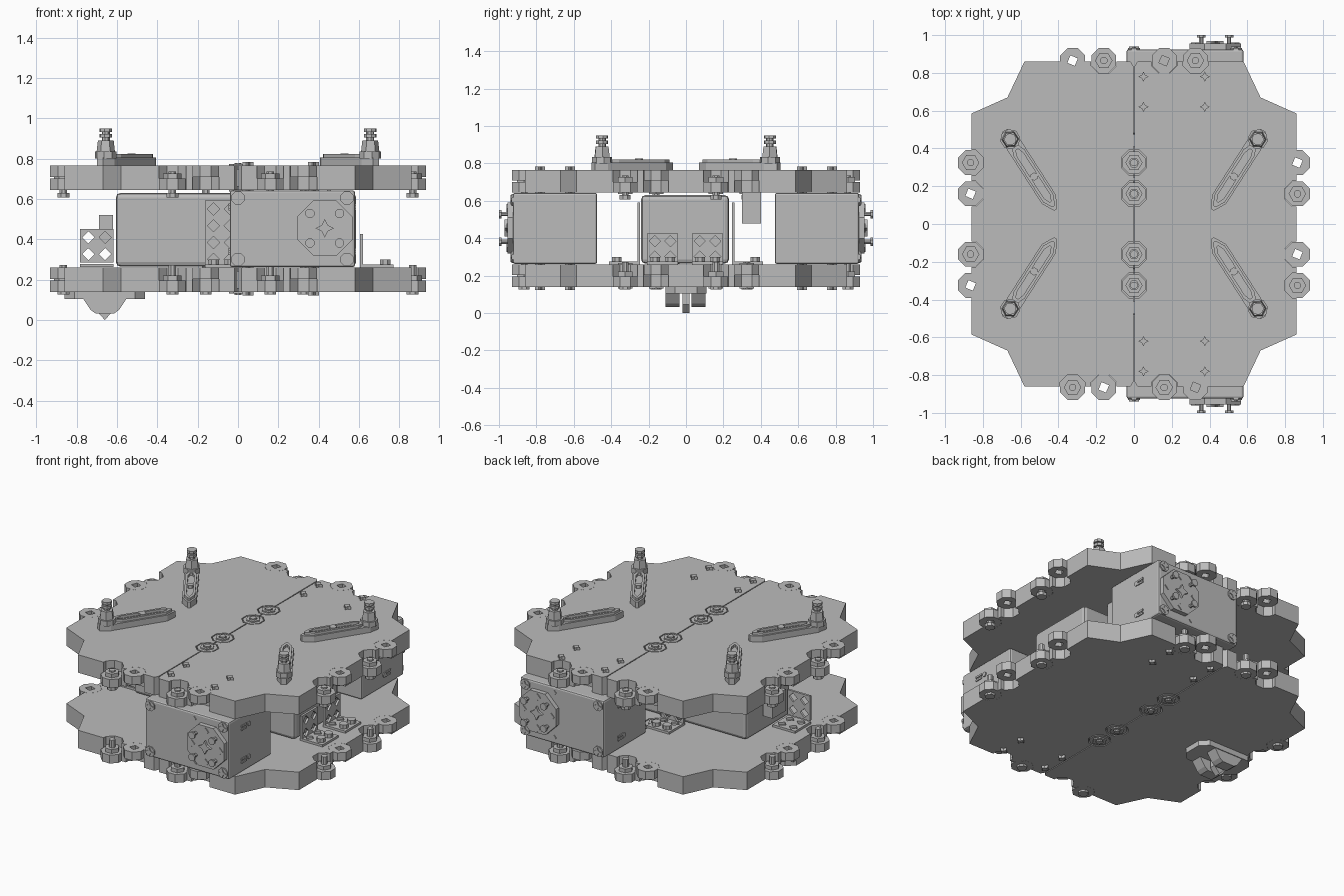
import bpy, bmesh
from math import pi, cos, sin, radians, atan2
from mathutils import Matrix, Vector

if "Cube" in bpy.data.objects:
    bpy.data.objects.remove(bpy.data.objects["Cube"])

GREY = (0.5, 0.5, 0.5, 1)
mat = bpy.data.materials.new("light grey")
mat.use_nodes = True
mat.diffuse_color = GREY
mat.node_tree.nodes["Principled BSDF"].inputs["Base Color"].default_value = GREY
T = Matrix.Translation


def finish(bm, name, matrix=Matrix()):
    bmesh.ops.remove_doubles(bm, verts=bm.verts, dist=1e-5)
    bmesh.ops.recalc_face_normals(bm, faces=bm.faces)
    bm.transform(matrix)
    mesh = bpy.data.meshes.new(name)
    bm.to_mesh(mesh)
    bm.free()
    mesh.materials.append(mat)
    obj = bpy.data.objects.new(name, mesh)
    bpy.context.collection.objects.link(obj)
    return obj


def ngon(r, n=8, turn=0.5, inner=None):
    """Regular polygon; with inner, every second point uses that radius."""
    return [((inner if inner and i % 2 else r) * cos((i + turn) * 2 * pi / n),
             (inner if inner and i % 2 else r) * sin((i + turn) * 2 * pi / n)) for i in range(n)]


def add_prism(bm, pts, z0, z1, at=(0, 0), top=1.0):
    low = [bm.verts.new((x + at[0], y + at[1], z0)) for x, y in pts]
    high = [bm.verts.new((x * top + at[0], y * top + at[1], z1)) for x, y in pts]
    bm.faces.new(low[::-1])
    bm.faces.new(high)
    for i in range(len(pts)):
        j = (i + 1) % len(pts)
        bm.faces.new((low[i], low[j], high[j], high[i]))


def prism(name, pts, z0, z1, matrix=Matrix(), top=1.0):
    bm = bmesh.new()
    add_prism(bm, pts, z0, z1, top=top)
    return finish(bm, name, matrix)


def box(name, lo, hi, bevel=0):
    bm = bmesh.new()
    pts = [(lo[0], lo[1]), (hi[0], lo[1]), (hi[0], hi[1]), (lo[0], hi[1])]
    add_prism(bm, pts, lo[2], hi[2])
    if bevel:
        bmesh.ops.bevel(bm, geom=bm.edges[:], offset=bevel, segments=2, profile=0.5, affect='EDGES')
    return finish(bm, name)


def add_ring(bm, outer, inner, z0, z1, at=(0, 0)):
    """Solid between two matching loops."""
    loops = [[bm.verts.new((x + at[0], y + at[1], z)) for x, y in pts]
             for pts, z in ((outer, z0), (outer, z1), (inner, z1), (inner, z0))]
    for a, b in zip(loops, loops[1:] + loops[:1]):
        for i in range(len(a)):
            j = (i + 1) % len(a)
            bm.faces.new((a[i], a[j], b[j], b[i]))


def perforated(name, cols, rows, matrix, cell=0.083, thick=0.015):
    """Flat strip of square cells, each with a diamond hole."""
    h = cell / 2
    square = [(h, 0), (h, h), (0, h), (-h, h), (-h, 0), (-h, -h), (0, -h), (h, -h)]
    hole = ngon(0.03, 8, 0, 0.0213)
    bm = bmesh.new()
    for c in range(cols):
        for r in range(rows):
            add_ring(bm, square, hole, 0, thick, ((c - cols / 2 + .5) * cell, (r + .5) * cell))
    # drop walls shared by neighbouring cells
    bmesh.ops.remove_doubles(bm, verts=bm.verts, dist=1e-4)
    seen = {}
    for f in bm.faces:
        seen.setdefault(frozenset(f.verts), []).append(f)
    bmesh.ops.delete(bm, geom=[f for g in seen.values() if len(g) > 1 for f in g], context='FACES_ONLY')
    return finish(bm, name, matrix)


def l_bracket(name, x, y, turn, cols, height, depth=2):
    """Bracket standing on the lower plate; its foot points along the turned -y."""
    m = T((x, y, 0.26)) @ Matrix.Rotation(turn, 4, 'Z')
    perforated(name + "_upright", cols, height, m @ Matrix.Rotation(pi / 2, 4, 'X'))
    perforated(name + "_foot", cols, depth, m @ Matrix.Rotation(pi, 4, 'Z') @ T((0, 0, 0)))
    for sx in (-1, 1):
        prism(name + "_screw", ngon(0.028), 0.01, 0.04, m @ T((sx * 0.04, -0.125, 0)))


# Hinge layout: edge knuckles sit alternately in the upper and lower half
STEPS = (-0.325, -0.16, 0.16, 0.325)
EDGE = 0.865
knuckles = []
for i, t in enumerate(STEPS):
    knuckles += [(t, EDGE, i % 2 == 0, i), (t, -EDGE, i % 2 == 1, i + 1),
                 (-EDGE, t, i % 2 == 0, i), (EDGE, t, i % 2 == 1, i + 1)]

half = [(0.003, -0.835), (0.018, -0.86), (0.58, -0.86), (0.67, -0.67), (0.86, -0.585),
        (0.86, 0.585), (0.67, 0.67), (0.58, 0.86), (0.018, 0.86), (0.003, 0.835)]
diamond = ngon(0.03, 8, 0, 0.0213)


def deck(name, z0, z1, is_top):
    mid = (z0 + z1) / 2
    # Cutters for the edge notches and seam recesses
    bm = bmesh.new()
    for x, y, up, k in knuckles:
        add_prism(bm, ngon(0.072), z0 - .05, z1 + .05, (x, y))
    for y in STEPS:
        add_prism(bm, ngon(0.072), z1 - .02, z1 + .05, (0, y))
        add_prism(bm, ngon(0.072), z0 - .05, z0 + .02, (0, y))
    cutter = finish(bm, name + "_cutter")
    cutter.hide_render = True
    for side, sx in (("left", 1), ("right", -1)):
        plate = prism(f"{name}_{side}_half", [(x * sx, y) for x, y in half], z0, z1)
        mod = plate.modifiers.new("notches", 'BOOLEAN')
        mod.operation, mod.solver, mod.object = 'DIFFERENCE', 'EXACT', cutter
        bpy.context.view_layer.objects.active = plate
        bpy.ops.object.modifier_apply(modifier=mod.name)
    bpy.data.objects.remove(cutter)
    # Edge knuckles with nuts and bolts
    for x, y, up, k in knuckles:
        a, b = (mid + .004, z1) if up else (z0, mid - .004)
        bm = bmesh.new()
        add_ring(bm, ngon(0.071, 8, 0.5), ngon(0.03, 8, 0.5, 0.0213), a, b, (x, y))
        finish(bm, name + "_knuckle")
        if not up:
            prism(name + "_nut", ngon(0.046, 6, 0), b, b + .025, T((x, y, 0)))
            lo, hi = (z0 - .012, z1 + .012) if not is_top else \
                ((z0 - .035, mid + .03) if k % 4 else (z0, z1 + .05))
            prism(name + "_bolt", ngon(0.02), lo, hi, T((x, y, 0)))
            prism(name + "_bolt_head", ngon(0.032), lo - .002, lo + .02, T((x, y, 0)))
    # Seam knuckles
    for y in STEPS:
        for a, b, s in ((z1 - .02, z1, 1), (z0, z0 + .02, -1)):
            prism(name + "_seam_knuckle", ngon(0.065), a, b, T((0, y, 0)))
            face = b if s > 0 else a
            bm = bmesh.new()
            add_ring(bm, ngon(0.045, 6, 0), ngon(0.026, 6, 0), face - .008, face + .008, (0, y))
            finish(bm, name + "_seam_nut")
            prism(name + "_seam_bolt", ngon(0.02), face - .015, face + .014, T((0, y, 0)))
    # Mounting screws of the drive units
    for x in (0.05, 0.375):
        for y in (-0.78, -0.62, 0.62, 0.78):
            prism(name + "_screw", ngon(0.027, 8, 0, 0.013), z0 - .018, z1 + .018, T((x, y, 0)))


deck("lower_deck", 0.14, 0.26, False)
deck("upper_deck", 0.645, 0.765, True)

# Drive units at front and back
for end, s in (("front", -1), ("back", 1)):
    ys = sorted((s * 0.925, s * 0.475))
    box(end + "_drive_body", (-0.04, ys[0], 0.262), (0.58, ys[1], 0.643), 0.012)
    face = T((0, s * 0.925, 0)) @ Matrix.Rotation(-s * pi / 2, 4, 'X')

    def on_face(name, pts, x, z, a, b, top=1.0):
        prism(f"{end}_{name}", pts, a, b, T((x, 0, z)) @ face, top)

    on_face("drive_horn", ngon(0.148, 8), 0.43, 0.455, -.01, .03)
    on_face("horn_hub", ngon(0.045, 8, 0, 0.022), 0.43, 0.455, .02, .045)
    for k in range(8):
        x, z = 0.43 + 0.104 * cos(k * pi / 4), 0.455 + 0.104 * sin(k * pi / 4)
        if k % 2:
            on_face("horn_pin", ngon(0.012), x, z, .02, .065)
            on_face("horn_pin_head", ngon(0.024), x, z, .062, .075)
        else:
            on_face("horn_stud", ngon(0.024, 4, 0), x, z, .02, .036)
    for x in (0, 0.54):
        for z in (0.3, 0.605):
            on_face("corner_screw", ngon(0.035, 8), x, z, -.01, .008)
            on_face("corner_screw_slot", ngon(0.026, 8, 0, 0.012), x, z, 0, .014)
    for z in (0.305, 0.605):
        on_face("face_stud", ngon(0.016, 4, 0), 0.325, z, -.01, .006)
    # Raised side slots
    for z in (0.34, 0.56):
        for dz in (-0.011, 0.011):
            yc = s * 0.76
            box(end + "_side_slot", (-0.046, yc - .035, z + dz - .006), (0.586, yc + .02, z + dz + .006))
        prism(end + "_side_stud", ngon(0.016), -0.046, 0.586,
              T((0, s * 0.715, z)) @ Matrix.Rotation(pi / 2, 4, 'Y'))

# Battery and its brackets
box("battery", (-0.605, -0.24, 0.265), (0.585, 0.23, 0.63), 0.022)
l_bracket("front_bracket", -0.08, -0.245, 0, 2, 4)
l_bracket("back_bracket", -0.08, 0.245, pi, 2, 4)
for y in (-0.125, 0.115):
    l_bracket("left_end_bracket", 0.605, y, pi / 2, 2, 2)
perforated("right_end_upright", 2, 2, T((-0.7, -0.19, 0.285)) @ Matrix.Rotation(pi / 2, 4, 'X'))
perforated("right_end_foot", 2, 2, T((-0.7, -0.2, 0.262)))
box("right_end_connector", (-0.69, -0.07, 0.375), (-0.62, 0.07, 0.52))
box("hanging_tab", (0.44, 0.3, 0.48), (0.46, 0.4, 0.645))

# Sensor arms on the upper deck
inner, outer = Vector((0.415, 0.075)), Vector((0.685, 0.495))
length = (outer - inner).length
for sx in (-1, 1):
    for sy in (-1, 1):
        a = atan2((outer.y - inner.y) * sy, (outer.x - inner.x) * sx)
        m = T((inner.x * sx, inner.y * sy, 0)) @ Matrix.Rotation(a, 4, 'Z')

        def bar(a, b, w, tip):
            return [(a, -w * .2), (a + tip, -w), (b - tip, -w), (b, -w * .4),
                    (b, w * .4), (b - tip, w), (a + tip, w), (a, w * .2)]

        prism("arm_base", bar(0, length, 0.044, 0.065), 0.765, 0.805, m)
        bm = bmesh.new()
        add_ring(bm, bar(0.02, length - .09, 0.034, 0.05), bar(0.05, length - .12, 0.019, 0.035), 0.8, 0.822)
        finish(bm, "arm_rim", m)
        prism("arm_screw", ngon(0.022, 6), 0.8, 0.825, m @ T((length * .42, 0, 0)))
        post = m @ T((length - 0.055, 0, 0))
        prism("arm_end", ngon(0.054), 0.8, 0.835, post)
        prism("post_block", ngon(0.046, 6, 0), 0.83, 0.89, post, 0.85)
        prism("post_shaft", ngon(0.02), 0.88, 0.94, post)
        for z in (0.905, 0.932):
            prism("post_collar", ngon(0.032), z, z + .018, post)

# Skid caster below the right side
prism("caster_base", [(-.2, -.06), (-.15, -.11), (.15, -.11), (.2, -.06),
                      (.2, .06), (.15, .11), (-.15, .11), (-.2, .06)], 0.105, 0.14, T((-0.66, 0, 0)))
for s in (-1, 1):
    prism("caster_claw", [(-.11, .11), (.11, .11), (.07, .05), (.045, .032), (-.045, .032), (-.07, .05)],
          -.035, .04, T((-0.66, s * 0.07, 0)) @ Matrix.Rotation(pi / 2, 4, 'X'))
prism("caster_wheel", [(0, 0), (.04, .045), (.04, .11), (-.04, .11), (-.04, .045)],
      -.02, .02, T((-0.66, 0, 0)) @ Matrix.Rotation(pi / 2, 4, 'X'))
